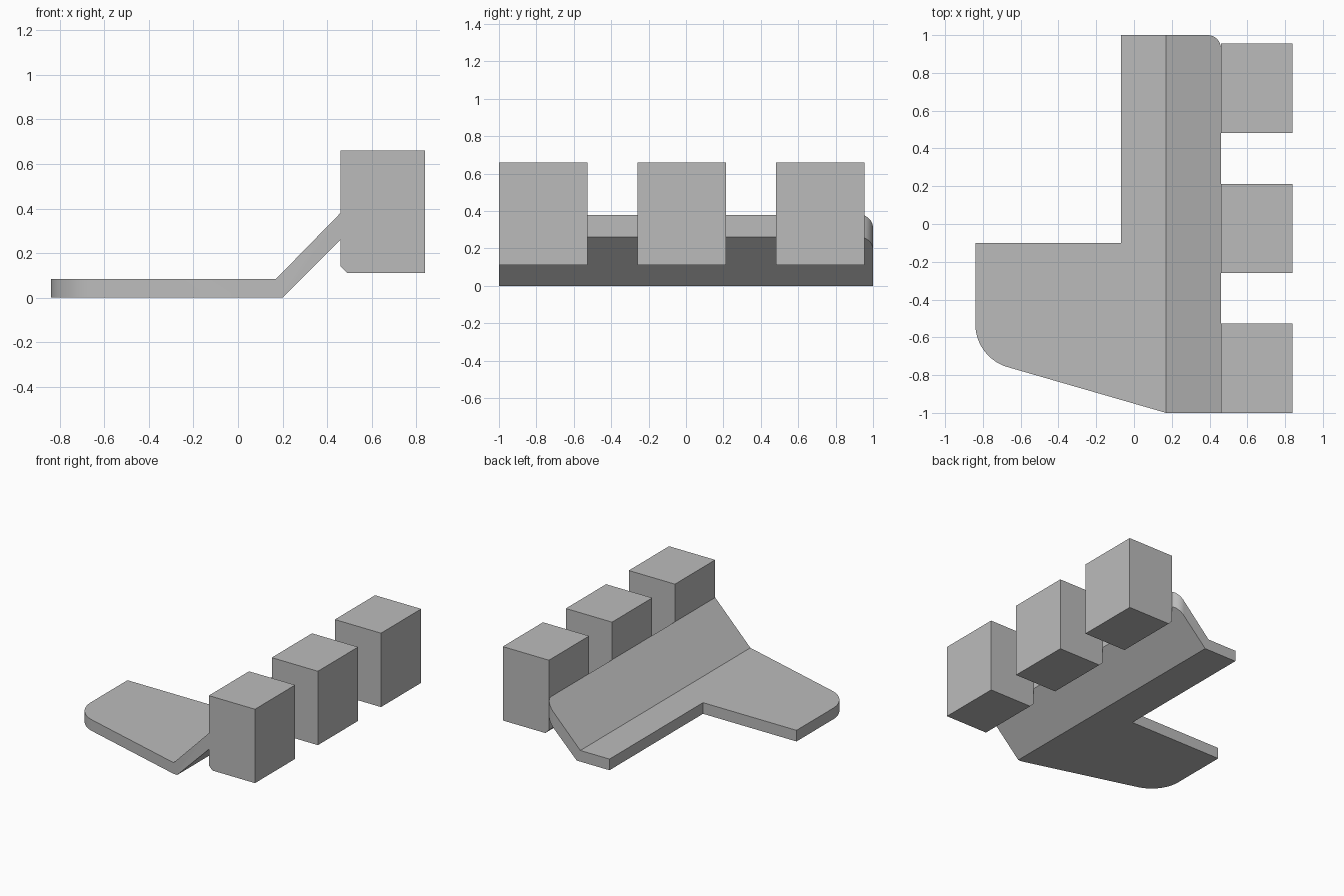
import bpy
import bmesh
import math
from mathutils import Vector

if "Cube" in bpy.data.objects:
    bpy.data.objects.remove(bpy.data.objects["Cube"], do_unlink=True)

grey = bpy.data.materials.new("plain grey")
grey.use_nodes = True
grey.diffuse_color = (0.5, 0.5, 0.5, 1)
grey.node_tree.nodes["Principled BSDF"].inputs["Base Color"].default_value = (0.5, 0.5, 0.5, 1)


def fillet(corner, before, after, length, steps=14):
    """Arc points that round a 2D corner, tangent at the given length."""
    c = Vector(corner)
    u = (Vector(before) - c).normalized()
    v = (Vector(after) - c).normalized()
    half = u.angle(v) / 2
    centre = c + (u + v).normalized() * length / math.cos(half)
    a, b = c + u * length - centre, c + v * length - centre
    sweep = a.angle(b)
    return [tuple(centre + (a * math.sin((1 - i / steps) * sweep)
                            + b * math.sin(i / steps * sweep)) / math.sin(sweep))
            for i in range(steps + 1)]


def prism(name, points, axis, start, end):
    """Extrude a 2D outline along y (points are x, z) or z (points are x, y)."""
    bm = bmesh.new()
    place = (lambda p: (p[0], start, p[1])) if axis == "y" else (lambda p: (p[0], p[1], start))
    face = bm.faces.new([bm.verts.new(place(p)) for p in points])
    new = bmesh.ops.extrude_face_region(bm, geom=[face])["geom"]
    shift = Vector((0, end - start, 0) if axis == "y" else (0, 0, end - start))
    bmesh.ops.translate(bm, vec=shift, verts=[g for g in new if isinstance(g, bmesh.types.BMVert)])
    bmesh.ops.recalc_face_normals(bm, faces=bm.faces)
    mesh = bpy.data.meshes.new(name)
    bm.to_mesh(mesh)
    bm.free()
    mesh.materials.append(grey)
    obj = bpy.data.objects.new(name, mesh)
    bpy.context.collection.objects.link(obj)
    return obj


# Bent sheet: flat foot and sloping ramp
sheet = prism("bent_plate",
              [(-1, 0), (0.2, 0), (0.6, 0.4), (0.6, 0.523), (0.17, 0.083), (-1, 0.083)],
              "y", -1.2, 1.2)

# Plan outline that trims the sheet
inner, tip = (-0.84, -0.1), (-0.84, -0.708)
nose, front = (0.17, -1), (0.46, -1)
back, notch = (0.46, 1), (-0.07, 1)
outline = ([inner] + fillet(tip, inner, nose, 0.178) + [nose, front]
           + fillet(back, front, notch, 0.07) + [notch, (-0.07, -0.1)])
trim = prism("plan_trim", outline, "z", -0.5, 1)
trim.hide_render = True

cut = sheet.modifiers.new("Trim", "BOOLEAN")
cut.operation = "INTERSECT"
cut.solver = "EXACT"
cut.object = trim
bpy.ops.object.select_all(action="DESELECT")
bpy.context.view_layer.objects.active = sheet
sheet.select_set(True)
bpy.ops.object.modifier_apply(modifier=cut.name)
bpy.data.objects.remove(trim, do_unlink=True)
bpy.ops.object.shade_smooth_by_angle(angle=math.radians(25))

# Three blocks along the raised edge, chamfered under the ramp side
block = [(0.46, 0.14), (0.49, 0.11), (0.84, 0.11), (0.84, 0.66), (0.46, 0.66)]
for name, start in (("front_block", -1), ("middle_block", -0.26), ("back_block", 0.482)):
    prism(name, block, "y", start, start + 0.473)
